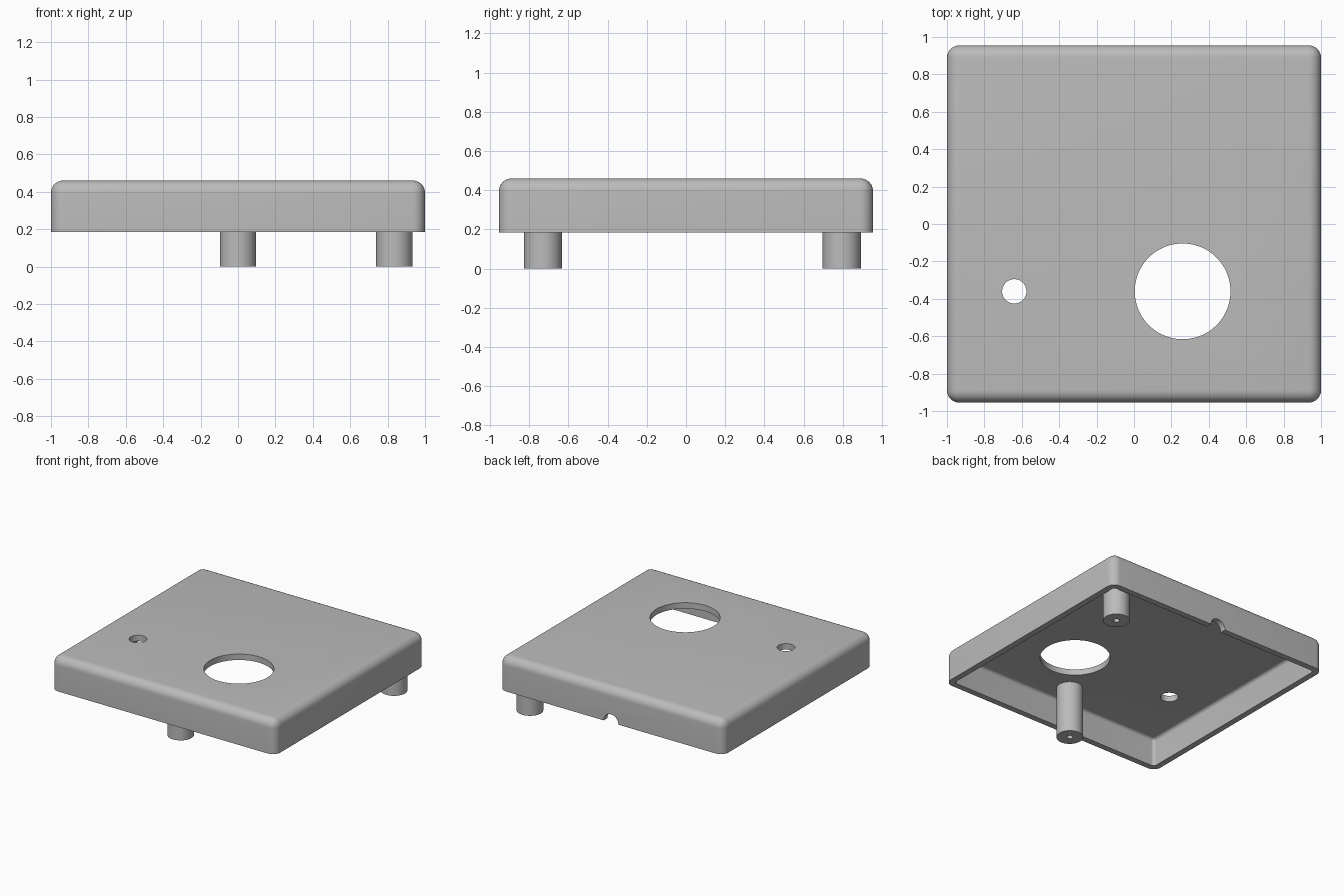
import bpy
import bmesh
import math

if "Cube" in bpy.data.objects:
    bpy.data.objects.remove(bpy.data.objects["Cube"])

HALF_X, HALF_Y = 1.0, 0.955
RIM_Z, TOP_Z = 0.185, 0.46
WALL = 0.048

grey = bpy.data.materials.new("plain grey")
grey.use_nodes = True
grey.diffuse_color = (0.5, 0.5, 0.5, 1)
grey.node_tree.nodes["Principled BSDF"].inputs["Base Color"].default_value = (0.5, 0.5, 0.5, 1)


def finish(name, bm):
    mesh = bpy.data.meshes.new(name)
    bm.to_mesh(mesh)
    bm.free()
    mesh.materials.append(grey)
    obj = bpy.data.objects.new(name, mesh)
    bpy.context.collection.objects.link(obj)
    return obj


def rounded_box(name, hx, hy, z0, z1, radius):
    """Box with rounded uprights and top edges and a sharp bottom rim."""
    bm = bmesh.new()
    bmesh.ops.create_cube(bm, size=2)
    for v in bm.verts:
        v.co = (v.co.x * hx, v.co.y * hy, z1 if v.co.z > 0 else z0)
    edges = [e for e in bm.edges if max(v.co.z for v in e.verts) > z0 + 0.01]
    bmesh.ops.bevel(bm, geom=edges, offset=radius, offset_type='OFFSET',
                    segments=8, profile=0.5, affect='EDGES', clamp_overlap=True)
    return finish(name, bm)


def cylinder(name, x, y, z0, z1, radius, sides=64):
    bm = bmesh.new()
    bmesh.ops.create_cone(bm, cap_ends=True, segments=sides, radius1=radius,
                          radius2=radius, depth=z1 - z0)
    bmesh.ops.translate(bm, verts=bm.verts, vec=(x, y, (z0 + z1) / 2))
    return finish(name, bm)


def cut(target, cutter):
    """Subtract the cutter for good and discard it."""
    cutter.hide_render = True
    mod = target.modifiers.new("cut", 'BOOLEAN')
    mod.operation = 'DIFFERENCE'
    mod.solver = 'EXACT'
    mod.object = cutter
    bpy.context.view_layer.objects.active = target
    bpy.ops.object.modifier_apply(modifier=mod.name)
    bpy.data.objects.remove(cutter)


def smooth(obj):
    bpy.ops.object.select_all(action='DESELECT')
    obj.select_set(True)
    bpy.context.view_layer.objects.active = obj
    bpy.ops.object.shade_smooth_by_angle(angle=math.radians(30))


# Hollow cover, open underneath
cover = rounded_box("cover", HALF_X, HALF_Y, RIM_Z, TOP_Z, 0.066)
cut(cover, rounded_box("cavity", HALF_X - WALL, HALF_Y - WALL, 0, TOP_Z - WALL, 0.025))

# Large and small round openings in the top
cut(cover, cylinder("large_opening", 0.26, -0.36, 0.3, 0.6, 0.256, 96))
cut(cover, cylinder("small_opening", -0.64, -0.36, 0.3, 0.6, 0.065))

# Half-round cable notch in the rear rim
notch = cylinder("cable_notch", 0, 0, -0.1, 0.1, 0.066)
notch.rotation_euler.x = math.pi / 2
notch.location = (0, HALF_Y, RIM_Z)
bpy.context.view_layer.update()
cut(cover, notch)
smooth(cover)

# Screw posts hanging from the ceiling, with pilot holes
for name, x, y in (("front_post", 0, -0.73), ("rear_post", 0.835, 0.795)):
    post = cylinder(name, x, y, 0, TOP_Z - WALL + 0.01, 0.0975)
    cut(post, cylinder("pilot_hole", x, y, -0.1, 0.35, 0.022, 32))
    smooth(post)
